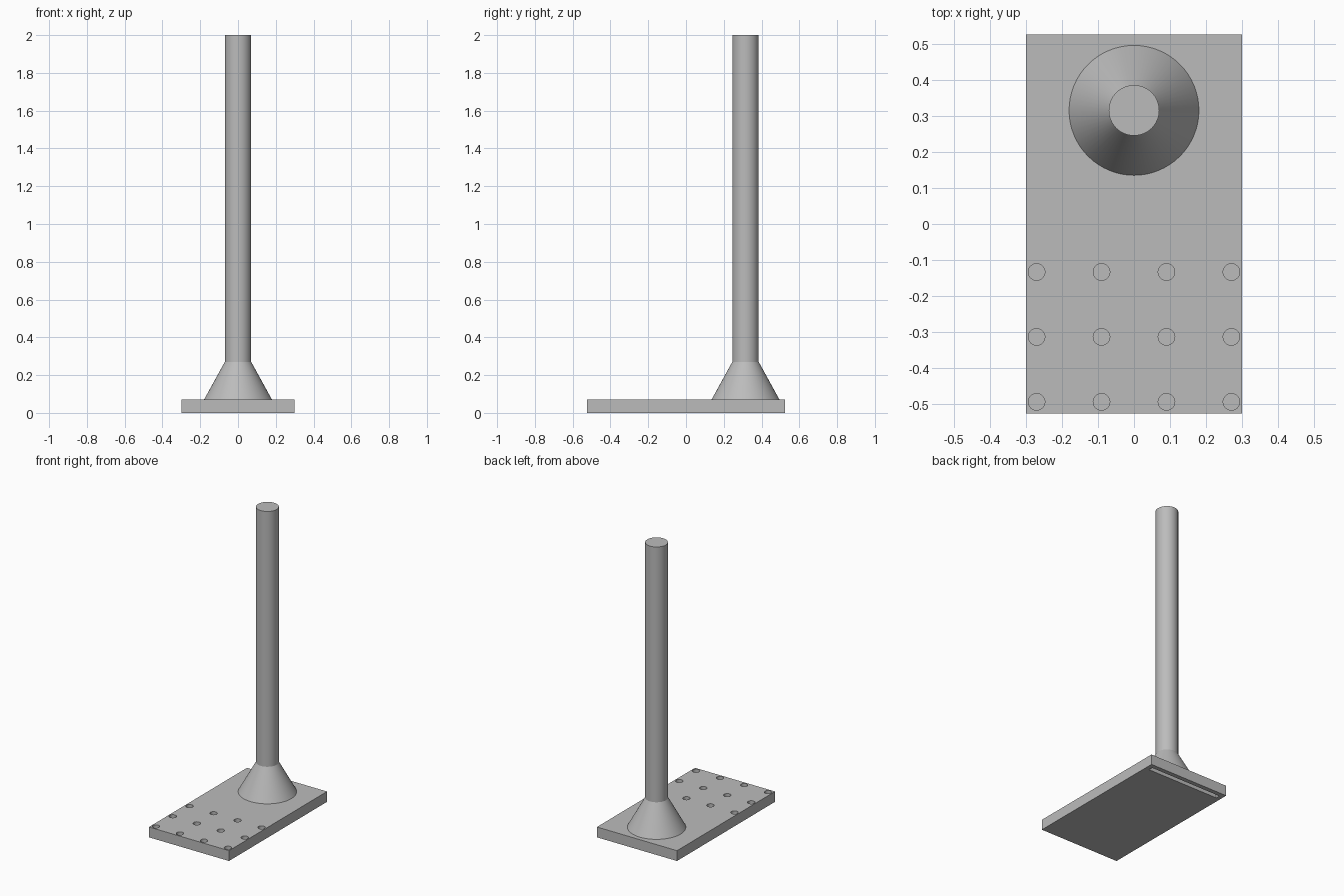
import bpy
import bmesh
from math import radians
from mathutils import Matrix

old = bpy.data.objects.get("Cube")
if old:
    bpy.data.objects.remove(old, do_unlink=True)

PLATE_TOP = 0.07
POST_Y = 0.315

grey = bpy.data.materials.new("plain grey")
grey.use_nodes = True
colour = (0.5, 0.5, 0.5, 1)
grey.diffuse_color = colour
grey.node_tree.nodes["Principled BSDF"].inputs["Base Color"].default_value = colour


def add_object(name, bm):
    mesh = bpy.data.meshes.new(name)
    bm.to_mesh(mesh)
    bm.free()
    mesh.materials.append(grey)
    obj = bpy.data.objects.new(name, mesh)
    bpy.context.collection.objects.link(obj)
    return obj


def add_box(bm, size, centre):
    matrix = Matrix.Translation(centre) @ Matrix.Diagonal((*size, 1))
    bmesh.ops.create_cube(bm, size=1, matrix=matrix)


def activate(obj):
    bpy.ops.object.select_all(action='DESELECT')
    obj.select_set(True)
    bpy.context.view_layer.objects.active = obj


# Base plate
bm = bmesh.new()
add_box(bm, (0.6, 1.05, PLATE_TOP), (0, 0, PLATE_TOP / 2))
plate = add_object("base_plate", bm)

# Cutter: three rows of blind holes, and a slot under the back edge
bm = bmesh.new()
for row in range(3):
    for column in range(4):
        place = Matrix.Translation((-0.27 + 0.18 * column, -0.493 + 0.18 * row, PLATE_TOP))
        bmesh.ops.create_cone(bm, cap_ends=True, segments=32, radius1=0.023,
                              radius2=0.023, depth=0.08, matrix=place)
add_box(bm, (0.54, 0.03, 0.08), (0, 0.48, 0))
cutter = add_object("plate_cutter", bm)
cutter.hide_render = True

cut = plate.modifiers.new("holes", 'BOOLEAN')
cut.operation = 'DIFFERENCE'
cut.solver = 'EXACT'
cut.object = cutter
activate(plate)
bpy.ops.object.modifier_apply(modifier=cut.name)
bpy.data.objects.remove(cutter, do_unlink=True)
bpy.ops.object.shade_smooth_by_angle(angle=radians(30))

# Post with its flared foot, turned from one profile
bm = bmesh.new()
profile = [(0, PLATE_TOP), (0.18, PLATE_TOP), (0.07, 0.27), (0.07, 2), (0, 2)]
verts = [bm.verts.new((r, 0, z)) for r, z in profile]
edges = [bm.edges.new(pair) for pair in zip(verts, verts[1:])]
bmesh.ops.spin(bm, geom=verts + edges, cent=(0, 0, 0), axis=(0, 0, 1),
               angle=radians(360), steps=64, use_duplicate=False)
bmesh.ops.remove_doubles(bm, verts=bm.verts, dist=0.0001)
bmesh.ops.recalc_face_normals(bm, faces=bm.faces)
post = add_object("post", bm)
post.location.y = POST_Y
activate(post)
bpy.ops.object.shade_smooth_by_angle(angle=radians(25))
